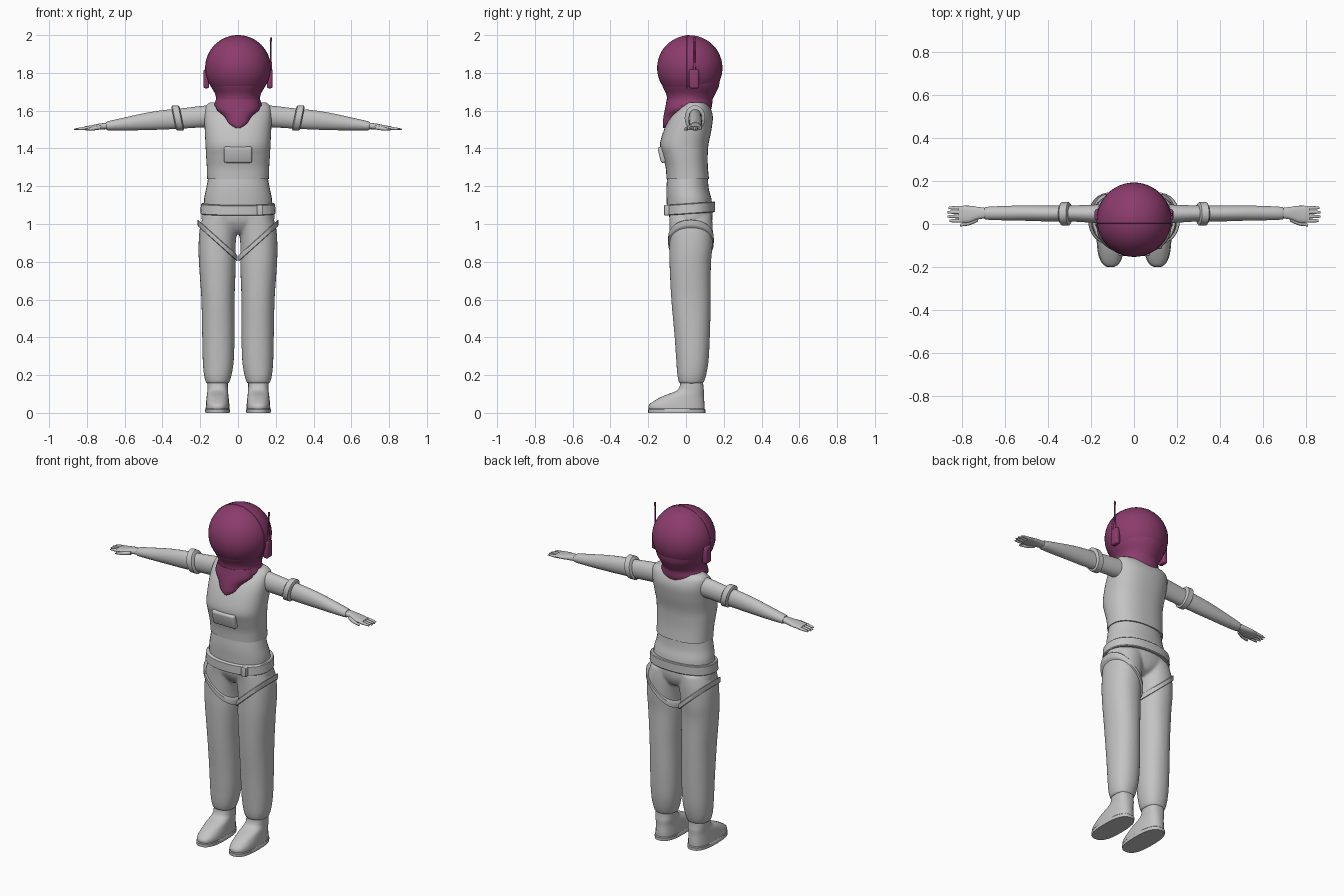
import bpy
import bmesh
from math import cos, sin, pi, radians, copysign
from mathutils import Matrix, Vector

if "Cube" in bpy.data.objects:
    bpy.data.objects.remove(bpy.data.objects["Cube"], do_unlink=True)


def make_material(name, colour):
    mat = bpy.data.materials.new(name)
    mat.use_nodes = True
    mat.diffuse_color = colour
    mat.node_tree.nodes["Principled BSDF"].inputs["Base Color"].default_value = colour
    return mat


GREY = make_material("suit grey", (0.55, 0.55, 0.55, 1))
PURPLE = make_material("helmet purple", (0.26, 0.045, 0.15, 1))


def spline(p0, p1, p2, p3, t):
    return tuple(0.5 * (2 * b + (c - a) * t + (2 * a - 5 * b + 4 * c - d) * t * t
                        + (3 * b - a - 3 * c + d) * t ** 3)
                 for a, b, c, d in zip(p0, p1, p2, p3))


def loft(bm, sections, axis="z", steps=5, power=2.0, sides=32, warp=None):
    """Skin rounded sections given as (position, min a, max a, min b, max b)."""
    rows, last = [], len(sections) - 1
    for i in range(last):
        points = [sections[max(0, min(last, j))] for j in range(i - 1, i + 3)]
        rows += [spline(*points, k / steps) for k in range(steps)]
    rows.append(sections[-1])
    rings = []
    for t, a0, a1, b0, b1 in rows:
        ring = []
        for k in range(sides):
            c, s = cos(2 * pi * k / sides), sin(2 * pi * k / sides)
            c, s = [copysign(abs(v) ** (2 / power), v) for v in (c, s)]
            a = (a0 + a1) / 2 + c * (a1 - a0) / 2
            b = (b0 + b1) / 2 + s * (b1 - b0) / 2
            co = Vector({"z": (a, b, t), "x": (t, a, b), "y": (a, t, b)}[axis])
            if warp:
                warp(co)
            ring.append(bm.verts.new(co))
        rings.append(ring)
    for low, high in zip(rings, rings[1:]):
        for k in range(sides):
            m = (k + 1) % sides
            bm.faces.new((low[k], low[m], high[m], high[k]))
    bm.faces.new(rings[0])
    bm.faces.new(rings[-1])


def sym(*sections):
    """Sections centred on x = 0, given as (z, half width, min y, max y)."""
    return [(z, -w, w, y0, y1) for z, w, y0, y1 in sections]


def finish(name, bm, mat, mirror=False, fuse=False):
    bmesh.ops.recalc_face_normals(bm, faces=bm.faces[:])
    mesh = bpy.data.meshes.new(name)
    bm.to_mesh(mesh)
    bm.free()
    mesh.materials.append(mat)
    for face in mesh.polygons:
        face.use_smooth = True
    mesh.set_sharp_from_angle(angle=radians(40))
    obj = bpy.data.objects.new(name, mesh)
    bpy.context.scene.collection.objects.link(obj)
    if mirror:
        obj.modifiers.new("Mirror", "MIRROR").use_mirror_merge = False
    if fuse:
        remesh = obj.modifiers.new("Fuse", "REMESH")
        remesh.mode, remesh.voxel_size, remesh.use_smooth_shade = "VOXEL", 0.008, True
        obj.modifiers.new("Soften", "SMOOTH").iterations = 5
    return obj


def part(name, sections, mat=GREY, mirror=False, **options):
    bm = bmesh.new()
    loft(bm, sections, **options)
    return finish(name, bm, mat, mirror)


def box(name, centre, size, bevel, mat=GREY, tilt=0, mirror=False):
    bm = bmesh.new()
    bmesh.ops.create_cube(bm, size=1, matrix=Matrix.Diagonal((*size, 1)))
    bmesh.ops.bevel(bm, geom=bm.edges[:], offset=bevel, segments=3, profile=0.5, affect="EDGES")
    bm.transform(Matrix.Translation(centre) @ Matrix.Rotation(tilt, 4, "X"))
    return finish(name, bm, mat, mirror)


# Trousers: both legs and the pelvis fused into one soft surface
leg = [(1.05, 0, .18, -.09, .135), (.98, .004, .202, -.087, .142), (.88, .013, .209, -.087, .14),
       (.78, .012, .206, -.087, .132), (.6, .018, .194, -.078, .131), (.42, .018, .19, -.062, .127),
       (.28, .022, .187, -.052, .12), (.2, .034, .18, -.046, .107), (.155, .048, .168, -.036, .092)]
trousers = bmesh.new()
loft(trousers, leg, power=2.2)
loft(trousers, [(z, -x1, -x0, y0, y1) for z, x0, x1, y0, y1 in leg], power=2.2)
loft(trousers, sym((.945, .04, -.03, .08), (.97, .1, -.06, .12), (1.02, .19, -.086, .14),
                   (1.08, .187, -.09, .14)))
finish("trousers", trousers, GREY, fuse=True)

# Boots
part("boot", [(.015, .046, .171, -.196, .098), (.045, .046, .17, -.194, .098),
              (.085, .05, .166, -.13, .095), (.115, .053, .162, -.055, .095),
              (.14, .054, .162, -.034, .092), (.18, .054, .162, -.03, .09)],
     mirror=True, power=2.5)
part("boot_sole", [(0, .044, .173, -.2, .102), (.018, .043, .174, -.201, .103),
                   (.022, .046, .171, -.197, .099)], mirror=True, power=2.6, steps=1)


# Thigh straps, slanting from the hip to the inner leg
def slant(co):
    co.z += .9 * (co.x - .1)


part("thigh_strap", [(.888, .008, .212, -.09, .143), (.892, .002, .214, -.095, .147),
                     (.918, .002, .214, -.095, .147), (.922, .008, .212, -.09, .143)],
     mirror=True, steps=1, power=2.2, warp=slant)


# Waist and belt
part("waist", sym((1.06, .18, -.1, .14), (1.13, .18, -.103, .135), (1.19, .168, -.104, .12),
                  (1.26, .155, -.098, .115)), power=2.2)


def belt_tilt(co):
    co.z += .07 * co.y


part("belt", sym((1.052, .196, -.112, .15), (1.056, .2, -.117, .154),
                 (1.104, .196, -.117, .154), (1.108, .192, -.112, .15)),
     steps=1, power=2.3, warp=belt_tilt)
box("belt_clip", (.115, -.098, 1.073), (.03, .035, .056), .004)

# Vest with chest panel
part("vest", sym((1.238, .163, -.103, .122), (1.3, .165, -.108, .116), (1.36, .169, -.124, .115),
                 (1.42, .172, -.138, .119), (1.5, .176, -.116, .135), (1.57, .178, -.08, .142),
                 (1.62, .172, -.033, .126), (1.643, .15, 0, .1)), power=2.4, sides=48)
box("chest_panel", (0, -.126, 1.367), (.15, .032, .086), .011, tilt=.25)

# Sleeves and their upper bands
part("sleeve", [(.12, 0, .092, 1.515, 1.632), (.2, .006, .089, 1.511, 1.624),
                (.3, .012, .086, 1.505, 1.612), (.4, .012, .086, 1.5, 1.602),
                (.5, .015, .086, 1.497, 1.586), (.6, .017, .084, 1.495, 1.564),
                (.68, .02, .08, 1.495, 1.546), (.695, .024, .076, 1.498, 1.54)],
     axis="x", mirror=True)


def lean(co):
    co.x += .2 * (co.z - 1.56)


part("sleeve_band", [(.297, .002, .094, 1.503, 1.618), (.303, -.007, .102, 1.495, 1.628),
                     (.335, -.007, .102, 1.495, 1.628), (.341, .002, .094, 1.503, 1.618)],
     axis="x", mirror=True, steps=1, warp=lean)

# Hands: palm, four fingers and a thumb
hand = bmesh.new()
loft(hand, [(.68, .028, .073, 1.503, 1.538), (.73, .02, .08, 1.5, 1.532),
            (.77, .006, .085, 1.498, 1.524), (.815, .007, .084, 1.498, 1.516)],
     axis="x", power=2.4, sides=20)
for y, tip in zip((.015, .035, .055, .075), (.858, .867, .868, .862)):
    loft(hand, [(.8, y - .009, y + .009, 1.498, 1.516), (.84, y - .008, y + .008, 1.497, 1.511),
                (tip, y - .005, y + .005, 1.498, 1.504)], axis="x", steps=3, sides=10)
loft(hand, [(.725, .012, .034, 1.5, 1.522), (.765, -.006, .016, 1.495, 1.515),
            (.808, -.011, .001, 1.494, 1.504)], axis="x", steps=3, sides=10)
finish("hand", hand, GREY, mirror=True)

# Helmet with its rim band
CENTRE = Vector((0, .02, 1.826))
helmet = bmesh.new()
bmesh.ops.create_uvsphere(helmet, u_segments=48, v_segments=24, radius=.173,
                          matrix=Matrix.Translation(CENTRE))
finish("helmet", helmet, PURPLE)


def disc(y, r):
    return (y, -r, r, CENTRE.z - r, CENTRE.z + r)


part("helmet_rim", [disc(.002, .17), disc(.004, .174), disc(.018, .174), disc(.022, .17)],
     PURPLE, axis="y", steps=1, sides=64)

# Neck cover and the front drape
part("neck_cover", sym((1.78, .16, -.138, .18), (1.73, .144, -.124, .174), (1.69, .122, -.106, .156),
                       (1.66, .117, -.1, .141), (1.625, .127, -.1, .138), (1.6, .105, -.075, .13)),
     PURPLE, sides=48)
part("neck_drape", sym((1.507, .014, -.12, -.08), (1.53, .05, -.123, -.05), (1.57, .076, -.119, 0),
                       (1.61, .115, -.111, .05), (1.66, .11, -.102, .08)), PURPLE)

# Ear pods and antenna
box("ear_pod", (.168, .043, 1.768), (.03, .052, .1), .01, PURPLE, mirror=True)
rod = [(z, .174 - r, .174 + r, .045 - r, .045 + r) for z, r in
       ((1.8, .008), (1.85, .006), (1.86, .004), (1.965, .004), (1.97, .006), (1.988, .005))]
part("antenna", rod, PURPLE, steps=1, sides=12)
